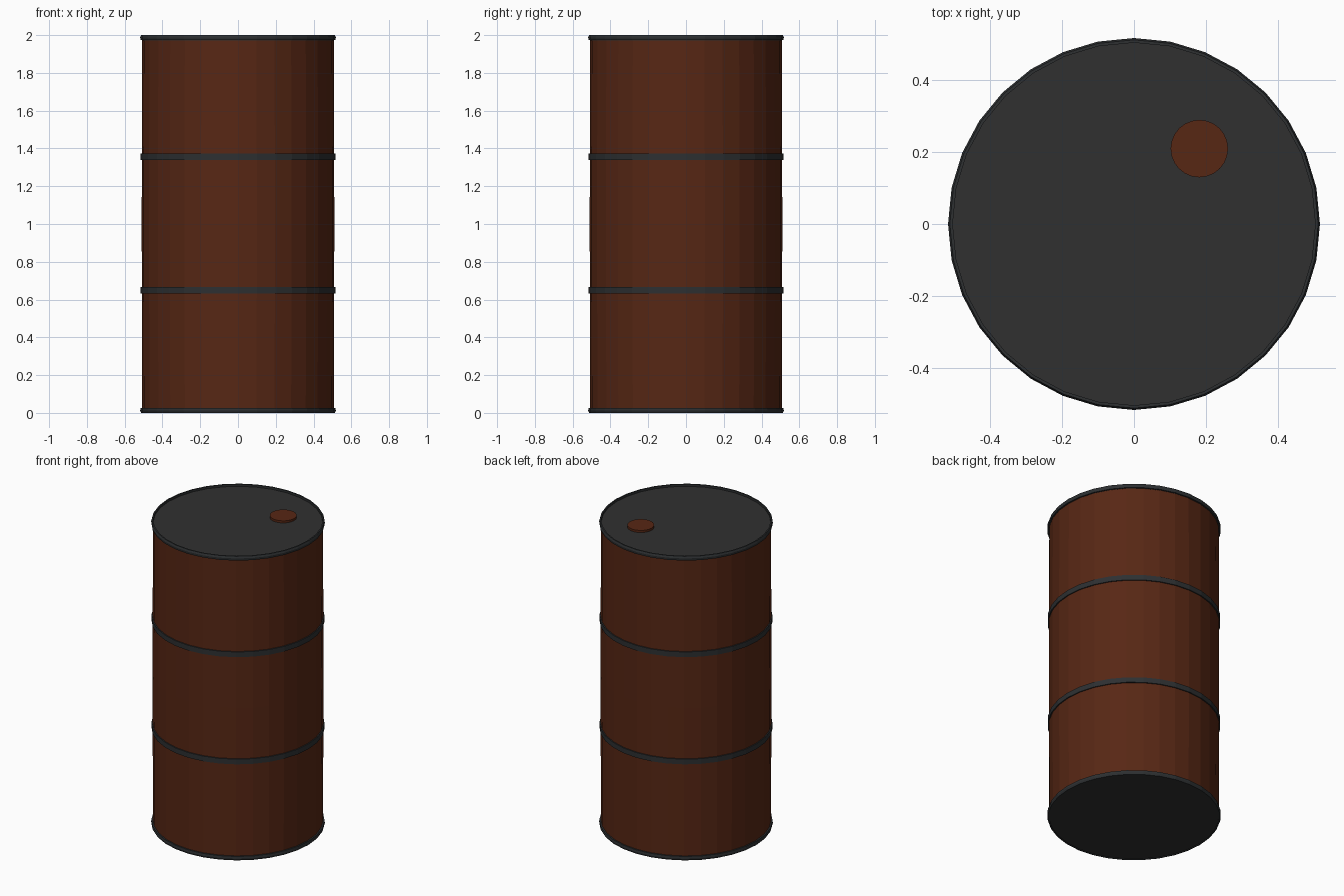
import bpy, bmesh, math

if "Cube" in bpy.data.objects:
    bpy.data.objects.remove(bpy.data.objects["Cube"])

SIDES = 32


def material(name, rgb):
    m = bpy.data.materials.new(name)
    m.diffuse_color = (*rgb, 1)
    m.use_nodes = True
    m.node_tree.nodes["Principled BSDF"].inputs["Base Color"].default_value = m.diffuse_color
    return m


RUST = material("rust_paint", (0.095, 0.02, 0.007))
STEEL = material("dark_steel", (0.026, 0.029, 0.031))
LID = material("dark_lid", (0.03, 0.03, 0.03))


def lathe(name, profile, mat, sides=SIDES, centre=(0, 0), closed=False, caps=False):
    """Revolve (radius, z) points around z into a faceted part."""
    bm = bmesh.new()
    rings = [[bm.verts.new((r * math.cos(math.tau * i / sides),
                            r * math.sin(math.tau * i / sides), z))
              for i in range(sides)] for r, z in profile]
    pairs = list(zip(rings, rings[1:]))
    if closed:
        pairs.append((rings[-1], rings[0]))
    for a, b in pairs:
        for i in range(sides):
            j = (i + 1) % sides
            bm.faces.new((a[i], a[j], b[j], b[i]))
    if caps:
        bm.faces.new(rings[0][::-1])
        bm.faces.new(rings[-1])
    bmesh.ops.recalc_face_normals(bm, faces=bm.faces)
    mesh = bpy.data.meshes.new(name)
    bm.to_mesh(mesh)
    bm.free()
    mesh.materials.append(mat)
    ob = bpy.data.objects.new(name, mesh)
    ob.location = (*centre, 0)
    bpy.context.collection.objects.link(ob)
    return ob


# Drum wall, very slightly bulged at mid height
lathe("drum_wall", [(0.507, 0.01), (0.51, 1.0), (0.507, 1.98)], RUST)

# Rolling hoops
for name, z in (("lower_hoop", 0.65), ("upper_hoop", 1.355)):
    lathe(name, [(0.5, z - 0.017), (0.516, z - 0.017),
                 (0.516, z + 0.017), (0.5, z + 0.017)], STEEL, closed=True)

# Rolled rims at both ends
for name, z, s in (("bottom_rim", 0.0, 1), ("top_rim", 2.0, -1)):
    lathe(name, [(0.505, z), (0.513, z), (0.518, z + s * 0.012),
                 (0.516, z + s * 0.027), (0.505, z + s * 0.027)], STEEL, closed=True)

# End plates, slightly recessed inside the rims
lathe("bottom_plate", [(0.508, 0.004), (0.508, 0.02)], LID, caps=True)
lathe("lid", [(0.508, 1.972), (0.508, 1.986)], LID, caps=True)

# Filler cap
lathe("filler_cap", [(0.08, 1.975), (0.08, 2.0)], RUST,
      sides=24, centre=(0.182, 0.21), caps=True)
